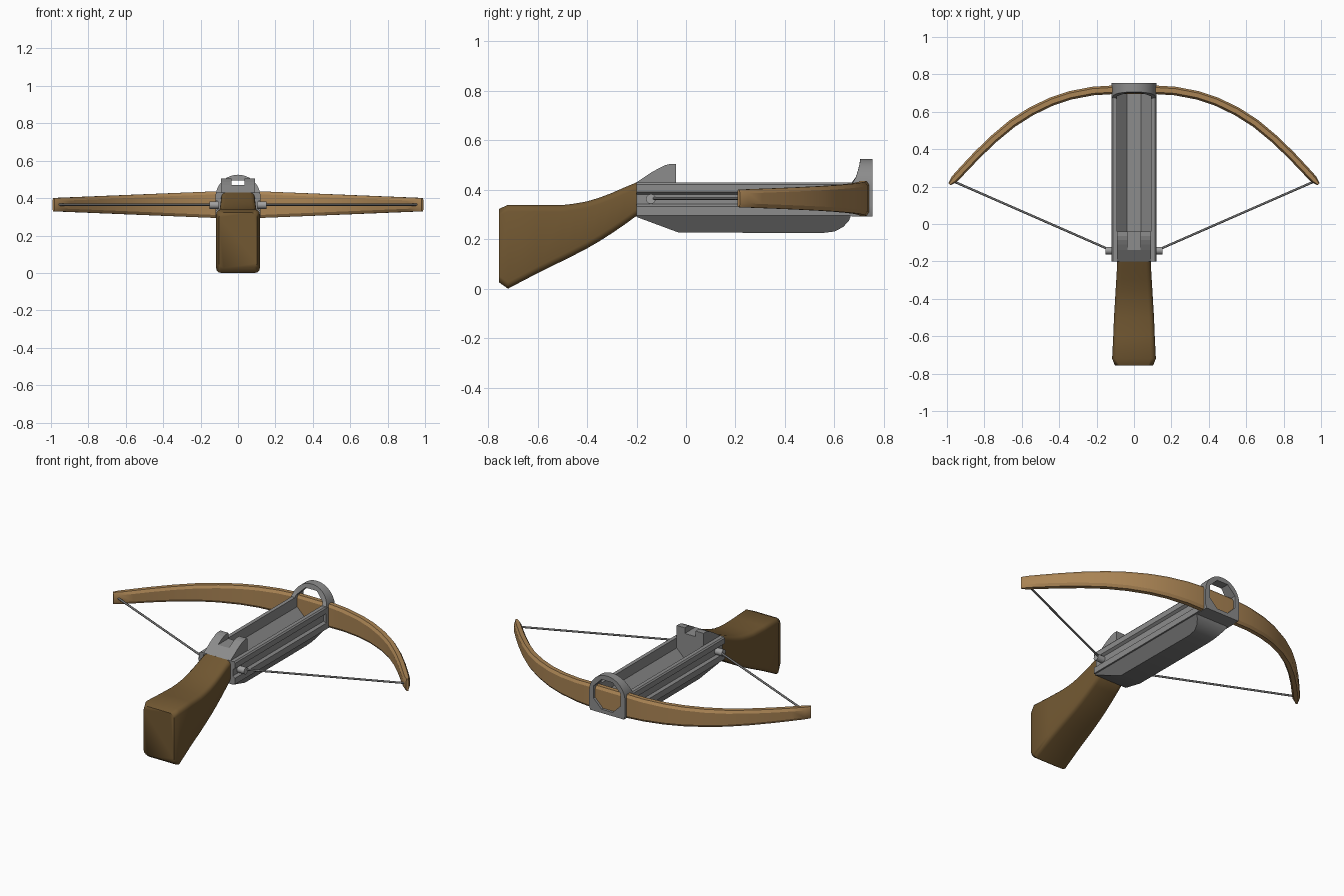
import bpy, bmesh, math
from mathutils import Vector

if "Cube" in bpy.data.objects:
    bpy.data.objects.remove(bpy.data.objects["Cube"])


def srgb(r, g, b):
    return tuple((c / 255 / 12.92) if c < 10 else ((c / 255 + .055) / 1.055) ** 2.4 for c in (r, g, b)) + (1,)


def material(name, rgb):
    m = bpy.data.materials.new(name)
    m.diffuse_color = srgb(*rgb)
    m.use_nodes = True
    m.node_tree.nodes["Principled BSDF"].inputs["Base Color"].default_value = m.diffuse_color
    return m


STEEL = material("grey steel", (140, 140, 140))
KEEL = material("dark steel", (122, 122, 122))
CORD = material("cord grey", (115, 115, 115))
PEG = material("pale steel", (160, 160, 160))
LIMB = material("light wood", (170, 132, 84))
STOCK = material("dark wood", (114, 88, 50))


def finish(bm, name, mat, smooth=None, bevel=0, segments=2):
    bmesh.ops.recalc_face_normals(bm, faces=bm.faces)
    me = bpy.data.meshes.new(name)
    bm.to_mesh(me)
    bm.free()
    ob = bpy.data.objects.new(name, me)
    bpy.context.collection.objects.link(ob)
    me.materials.append(mat)
    bpy.ops.object.select_all(action='DESELECT')
    bpy.context.view_layer.objects.active = ob
    ob.select_set(True)
    if bevel:
        mod = ob.modifiers.new("bevel", 'BEVEL')
        mod.width, mod.segments = bevel, segments
        mod.limit_method, mod.angle_limit = 'ANGLE', math.radians(40)
        bpy.ops.object.modifier_apply(modifier=mod.name)
    if smooth:
        bpy.ops.object.shade_smooth_by_angle(angle=math.radians(smooth))
    return ob


def loft(name, sections, mat, cyclic=False, **kw):
    """Skin equal-length closed sections; cap the ends unless cyclic."""
    bm = bmesh.new()
    rows = [[bm.verts.new(p) for p in s] for s in sections]
    n = len(rows[0])
    pairs = list(zip(rows, rows[1:])) + ([(rows[-1], rows[0])] if cyclic else [])
    for a, b in pairs:
        for i in range(n):
            j = (i + 1) % n
            bm.faces.new((a[i], a[j], b[j], b[i]))
    if not cyclic:
        bm.faces.new(rows[0])
        bm.faces.new(rows[-1])
    return finish(bm, name, mat, **kw)


def rod(name, a, b, r, mat, sides):
    a, b = Vector(a), Vector(b)
    u = (b - a).normalized().cross(Vector((0, 0, 1))).normalized()
    v = (b - a).normalized().cross(u)
    ang = [2 * math.pi * i / sides for i in range(sides)]
    return loft(name, [[p + r * (u * math.cos(t) + v * math.sin(t)) for t in ang] for p in (a, b)],
                mat, smooth=50)


# Body: trough on top, long recess along each side
half = [(.037, .315), (.09, .368), (.09, .43), (.113, .43), (.12, .422), (.12, .39), (.105, .38),
        (.105, .342), (.12, .332), (.12, .295)]
outline = half + [(-x, z) for x, z in reversed(half)]
loft("body", [[(x, y, z) for x, z in outline] for y in (-.2, .7)], STEEL)

# Keel under the body, narrower towards its underside
spine = [(-.2, .29), (-.03, .227), (.55, .225), (.6, .231), (.635, .249), (.658, .273), (.665, .29)]
sections = []
for y, z in spine:
    w = .112 - .045 * (.295 - z) / .07
    sections.append([(-.112, y, .297), (.112, y, .297), (w, y, z), (-w, y, z)])
loft("keel", sections, KEEL, smooth=25)

# Front ring: arched outside, eight-sided bore, back face leaning forward at the top
N, ZC = 48, .405


def ring_loop(outer, back):
    pts = []
    for i in range(N):
        a = 2 * math.pi * i / N
        c, s = math.cos(a), math.sin(a)
        if outer:
            r = .12 if s >= 0 else min(.12 / max(abs(c), 1e-6), .113 / abs(s))
        else:
            q = math.pi / 4
            r = .09 / math.cos((a + q / 2) % q - q / 2)
        z = ZC + r * s
        y = .67 + .035 * math.sqrt(min(max((z - .43) / .09, 0), 1)) if back else .755
        pts.append((r * c, y, z))
    return pts


loft("front_ring", [ring_loop(True, False), ring_loop(True, True), ring_loop(False, True),
                    ring_loop(False, False)], STEEL, cyclic=True, smooth=25)

# Rear sight: two fins beside a lower notch block, and a plug filling the trough
fin = [(-.2, .43), (-.14, .47), (-.11, .487), (-.085, .499), (-.065, .504), (-.04, .504), (-.04, .42), (-.2, .42)]
for name, s in (("sight_fin_right", 1), ("sight_fin_left", -1)):
    loft(name, [[(s * x, y, z) for y, z in fin] for x in (.036, .09)], STEEL)
low = [(-.2, .43), (-.14, .47), (-.04, .47), (-.04, .42), (-.2, .42)]
loft("sight_notch", [[(x, y, z) for y, z in low] for x in (-.036, .036)], STEEL)
plug = [(.037, .314), (.091, .368), (.091, .43), (-.091, .43), (-.091, .368), (-.037, .314)]
loft("trough_plug", [[(x, y, z) for x, z in plug] for y in (-.199, -.04)], STEEL)

# Bow limbs: chamfered section swept along the curve, tapering to the tips
right = [(.12, .717, .046), (.22, .711, .046), (.34, .688, .046), (.44, .655, .046), (.55, .602, .046),
         (.65, .538, .045), (.75, .455, .044), (.84, .368, .043), (.91, .294, .042), (.96, .240, .040),
         (.986, .213, .016)]
path = [(-x, y, w) for x, y, w in reversed(right)] + right
sections = []
for i, (x, y, w) in enumerate(path):
    p, q = path[max(i - 1, 0)], path[min(i + 1, len(path) - 1)]
    t = Vector((q[0] - p[0], q[1] - p[1], 0)).normalized()
    n = Vector((-t.y, t.x, 0))
    h = .072 - .037 * max(abs(x) - .1, 0) / .9
    a, cz = w / 2, .016
    b = a * .55
    prof = [(a, h - cz), (b, h), (-b, h), (-a, h - cz), (-a, cz - h), (-b, -h), (b, -h), (a, cz - h)]
    sections.append([Vector((x, y, .365)) + n * u + Vector((0, 0, v)) for u, v in prof])
loft("bow_limbs", sections, LIMB, smooth=25)

# Strings and the pegs that hold them
for side, s in (("right", 1), ("left", -1)):
    rod("string_" + side, (s * .965, .228, .365), (s * .12, -.142, .365), .006, CORD, 8)
    rod("string_peg_" + side, (s * .1, -.142, .363), (s * .153, -.142, .363), .02, PEG, 12)

# Stock: rounded butt sweeping up to the body; (y, bottom, top, half width)
stations = [(-.757, .01, .338, .118), (-.72, .0, .339, .117), (-.6, .063, .338, .111), (-.5, .112, .338, .107),
            (-.45, .137, .344, .104), (-.4, .163, .353, .101), (-.35, .192, .368, .098),
            (-.3, .224, .387, .095), (-.25, .258, .409, .092), (-.19, .302, .434, .089)]
sections = []
for k, (y, lo, hi, w) in enumerate(stations):
    inset = .016 if k == 0 else 0
    w, lo, hi = w - inset, lo + inset, hi - inset
    r, pts = .026, []
    for cx, cz, start in ((w - r, hi - r, 0), (r - w, hi - r, 90), (r - w, lo + r, 180), (w - r, lo + r, 270)):
        for d in (0, 30, 60, 90):
            a = math.radians(start + d)
            pts.append((cx + r * math.cos(a), y, cz + r * math.sin(a)))
    sections.append(pts)
loft("stock", sections, STOCK, smooth=60)
